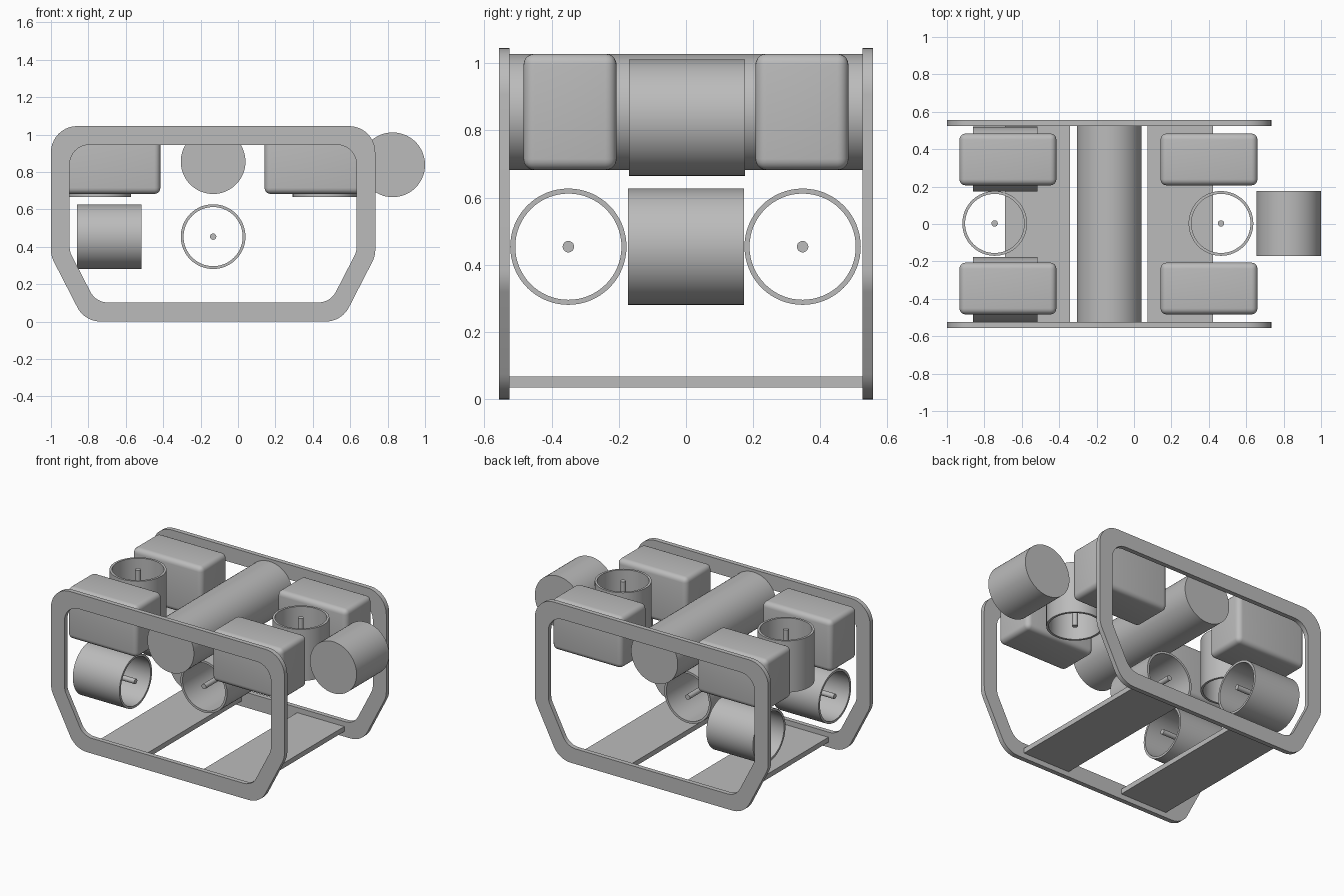
import bpy, bmesh, math
from mathutils import Vector, Matrix

cube = bpy.data.objects.get("Cube")
if cube:
    bpy.data.objects.remove(cube, do_unlink=True)

grey = bpy.data.materials.new("plain grey")
grey.use_nodes = True
grey.diffuse_color = (0.5, 0.5, 0.5, 1)
grey.node_tree.nodes["Principled BSDF"].inputs["Base Color"].default_value = (0.5, 0.5, 0.5, 1)

CX = -0.133      # centre line of the frame
R = 0.173        # outer radius shared by hull, thrusters and camera
AXES = {"x": Matrix.Rotation(math.pi / 2, 4, "Y"),
        "y": Matrix.Rotation(math.pi / 2, 4, "X"),
        "z": Matrix.Identity(4)}


def finish(name, bm, smooth=True):
    bmesh.ops.recalc_face_normals(bm, faces=bm.faces)
    mesh = bpy.data.meshes.new(name)
    bm.to_mesh(mesh)
    bm.free()
    mesh.materials.append(grey)
    obj = bpy.data.objects.new(name, mesh)
    bpy.context.collection.objects.link(obj)
    if smooth:
        bpy.ops.object.select_all(action="DESELECT")
        obj.select_set(True)
        bpy.context.view_layer.objects.active = obj
        bpy.ops.object.shade_smooth_by_angle(angle=math.radians(35))
    return obj


def add_rod(bm, radius, length, matrix, segments=64):
    bmesh.ops.create_cone(bm, cap_ends=True, segments=segments, radius1=radius,
                          radius2=radius, depth=length, matrix=matrix)


def cylinder(name, centre, axis, length):
    bm = bmesh.new()
    add_rod(bm, R, length, Matrix.Translation(centre) @ AXES[axis])
    return finish(name, bm)


def box(name, centre, size, bevel=0.0):
    bm = bmesh.new()
    bmesh.ops.create_cube(bm, size=1, matrix=Matrix.Translation(centre) @ Matrix.Diagonal((*size, 1)))
    if bevel:
        bmesh.ops.bevel(bm, geom=bm.edges[:], offset=bevel, segments=5,
                        profile=0.5, affect="EDGES")
    return finish(name, bm, bool(bevel))


def bridge(bm, loop_a, loop_b):
    for i in range(len(loop_a)):
        bm.faces.new((loop_a[i - 1], loop_a[i], loop_b[i], loop_b[i - 1]))


def thruster(name, centre, axis, length=0.346, inner=0.158, segments=64):
    # open duct with a thin shaft through its middle
    bm = bmesh.new()
    matrix = Matrix.Translation(centre) @ AXES[axis]
    loops = []
    for radius, z in ((R, -1), (R, 1), (inner, 1), (inner, -1)):
        angles = [2 * math.pi * i / segments for i in range(segments)]
        loops.append([bm.verts.new(matrix @ Vector((radius * math.cos(a), radius * math.sin(a),
                                                    z * length / 2))) for a in angles])
    for i in range(4):
        bridge(bm, loops[i - 1], loops[i])
    add_rod(bm, 0.017, length, matrix, 24)
    return finish(name, bm)


def rounded(corners, radius, steps=10):
    # outline with every corner replaced by an arc
    points = []
    for i, corner in enumerate(corners):
        p = Vector(corner)
        a = (Vector(corners[i - 1]) - p).normalized()
        b = (Vector(corners[(i + 1) % len(corners)]) - p).normalized()
        half = a.angle(b) / 2
        centre = p + (a + b).normalized() * radius / math.sin(half)
        start = p + a * radius / math.tan(half) - centre
        end = p + b * radius / math.tan(half) - centre
        sweep = math.pi - 2 * half
        for s in range(steps + 1):
            t = s / steps
            points.append(centre + (start * math.sin((1 - t) * sweep)
                                    + end * math.sin(t * sweep)) / math.sin(sweep))
    return points


def outline(width, knee, foot, bottom, top, radius):
    side = [(foot, bottom), (width, knee), (width, top)]
    return rounded(side + [(-x, z) for x, z in reversed(side)], radius)


def side_frame(name, y0, y1):
    outer = outline(0.867, 0.35, 0.687, 0, 1.045, 0.14)
    inner = outline(0.767, 0.374, 0.627, 0.102, 0.945, 0.105)
    bm = bmesh.new()
    loops = [[bm.verts.new((CX + p.x, y, p.y)) for p in points]
             for points, y in ((outer, y0), (outer, y1), (inner, y1), (inner, y0))]
    for i in range(4):
        bridge(bm, loops[i - 1], loops[i])
    return finish(name, bm)


# Frame plates and floor skids
side_frame("front_frame", -0.556, -0.525)
side_frame("back_frame", 0.525, 0.556)
for side, x in (("right", -0.516), ("left", 0.247)):
    box(side + "_skid", (x, 0, 0.051), (0.35, 1.05, 0.033))

# Main hull and buoyancy blocks
cylinder("main_hull", (CX, 0, 0.855), "y", 1.05)
for side, x in (("right", -0.674), ("left", 0.401)):
    for end, y in (("front", -0.345), ("back", 0.345)):
        box(f"{end}_{side}_float", (x, y, 0.855), (0.518, 0.277, 0.346), 0.033)

# Thrusters
thruster("right_vertical_thruster", (-0.745, 0.003, 0.838), "z")
thruster("left_vertical_thruster", (0.465, 0.003, 0.838), "z")
thruster("lateral_thruster", (CX, 0, 0.454), "y")
for end, y in (("front", -0.35), ("back", 0.347)):
    thruster(end + "_drive_thruster", (-0.688, y, 0.454), "x")

# Camera housing
cylinder("camera_housing", (0.827, 0.003, 0.838), "y", 0.346)
